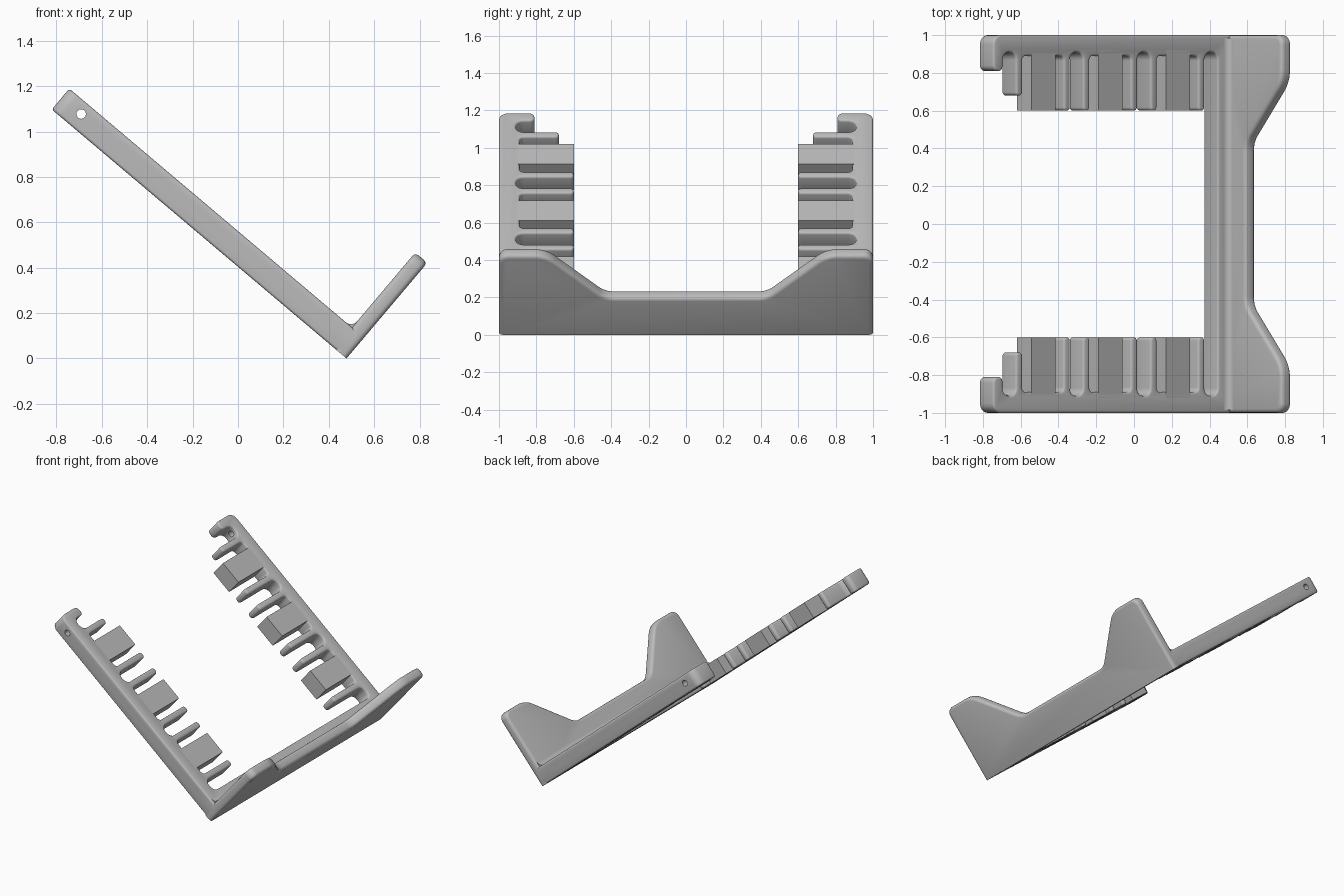
import bpy, bmesh, math
from mathutils import Vector, Matrix

if "Cube" in bpy.data.objects:
    bpy.data.objects.remove(bpy.data.objects["Cube"])

# One flat grey
grey = bpy.data.materials.new("plain_grey")
grey.use_nodes = True
TONE = (0.5, 0.5, 0.5, 1)
grey.diffuse_color = TONE
grey.node_tree.nodes["Principled BSDF"].inputs["Base Color"].default_value = TONE

# Local frame: u runs up the arms, y across, v out of the arm's top face
TILT = math.radians(40.2)
C, S = math.cos(TILT), math.sin(TILT)
PLACE = Matrix(((-C, 0, S, 0.478), (0, 1, 0, 0), (S, 0, C, 0), (0, 0, 0, 1)))
THICK, LIP = 0.12, 0.07
PITCH, FIRST = 0.466, 0.19
LENGTH = 1.7


def rounded(corners, steps=5):
    """Round each (a, b, radius) corner of a closed outline."""
    out = []
    n = len(corners)
    for i, (a, b, r) in enumerate(corners):
        p = Vector((a, b))
        d0 = (Vector(corners[i - 1][:2]) - p).normalized()
        d1 = (Vector(corners[(i + 1) % n][:2]) - p).normalized()
        ang = d0.angle(d1)
        if r == 0:
            out.append(p)
            continue
        t = r / math.tan(ang / 2)
        centre = p + (d0 + d1).normalized() * (r / math.sin(ang / 2))
        s, e = p + d0 * t - centre, p + d1 * t - centre
        sweep = s.angle_signed(e)
        for k in range(steps + 1):
            out.append(centre + Matrix.Rotation(-sweep * k / steps, 2) @ s)
    return out


def mirrored(half):
    """Complete an outline that is symmetric in y."""
    return half + [(u, -y, r) for u, y, r in reversed(half)]


def finish(bm, name):
    bm.transform(PLACE)
    bmesh.ops.recalc_face_normals(bm, faces=bm.faces)
    me = bpy.data.meshes.new(name)
    bm.to_mesh(me)
    bm.free()
    ob = bpy.data.objects.new(name, me)
    bpy.context.collection.objects.link(ob)
    me.materials.append(grey)
    return ob


def slab(name, lower, upper, bevel=0, sharp=None):
    """Solid between two matching outlines, with softened rims."""
    bm = bmesh.new()
    rings = [[bm.verts.new(p) for p in ring] for ring in (lower, upper)]
    n = len(lower)
    for ring in rings:
        bm.faces.new(ring)
    for i in range(n):
        j = (i + 1) % n
        bm.faces.new((rings[0][i], rings[0][j], rings[1][j], rings[1][i]))
    bmesh.ops.recalc_face_normals(bm, faces=bm.faces)
    if bevel:
        rims = [bm.edges.get((r[i], r[(i + 1) % n])) for r in rings for i in range(n)]
        rims = [e for e in rims if not sharp(e.verts[0].co, e.verts[1].co)]
        bmesh.ops.bevel(bm, geom=rims, offset=bevel, segments=3, profile=0.5,
                        affect='EDGES', clamp_overlap=False)
    return finish(bm, name)


def drill(ob, radius, depth, matrices):
    """Cut round holes, each along the z axis of its matrix."""
    bm = bmesh.new()
    for m in matrices:
        bmesh.ops.create_cone(bm, cap_ends=True, segments=20, radius1=radius,
                              radius2=radius, depth=depth, matrix=m)
    cutter = finish(bm, "hole_cutter")
    cutter.hide_render = True
    mod = ob.modifiers.new("holes", 'BOOLEAN')
    mod.operation, mod.solver, mod.object = 'DIFFERENCE', 'EXACT', cutter
    bpy.context.view_layer.objects.active = ob
    bpy.ops.object.modifier_apply(modifier=mod.name)
    bpy.data.objects.remove(cutter)


def smooth(ob):
    bpy.ops.object.select_all(action='DESELECT')
    ob.select_set(True)
    bpy.context.view_layer.objects.active = ob
    bpy.ops.object.shade_smooth_by_angle(angle=math.radians(35))


# Arms with slots and thin fingers, joined by a cross strip
centres = [FIRST + PITCH * k for k in range(4)]
half = []
for k, c in enumerate(centres):
    half += [(c - 0.045, 0.91, 0.043), (c + 0.045, 0.91, 0.043)]
    if k == 3:
        break
    tip = 0.68 if k == 2 else 0.6
    half += [(c + 0.045, 0.6, 0.018), (c + 0.09, 0.6, 0.018),
             (c + 0.09, 0.89, 0.026), (c + 0.376, 0.89, 0.026),
             (c + 0.376, tip, 0.018), (c + 0.421, tip, 0.018)]
half += [(centres[3] + 0.045, 0.81, 0.025), (LENGTH, 0.81, 0.03),
         (LENGTH, 1, 0.05), (0.03, 1, 0)]
plan = rounded(mirrored(half))
arms = slab("slotted_arms", [(p.x, p.y, 0) for p in plan],
            [(p.x, p.y, THICK) for p in plan], 0.012,
            lambda a, b: a.x < 0.04 and b.x < 0.04)

# Cross holes through the slot ends
drill(arms, 0.021, 2.4, [Matrix.Translation((c, 0, 0.068)) @ Matrix.Rotation(math.pi / 2, 4, 'X')
                         for c in centres])
smooth(arms)

# Square blocks between the fingers, each with a screw hole
for side, word in ((1, "left"), (-1, "right")):
    for c in centres[:3]:
        u0, u1 = c + 0.15, c + 0.316
        foot = [(u0, 0.6), (u1, 0.6), (u1, 0.92), (u0, 0.92)]
        block = slab(word + "_block", [(u, side * y, 0) for u, y in foot],
                     [(u, side * y, THICK) for u, y in foot])
        drill(block, 0.019, 0.4, [Matrix.Translation((c + PITCH / 2, side * 0.74, THICK / 2))])
        smooth(block)

# Front lip, cut low in the middle
lip_half = [(0.255, 0.43, 0.12), (0.552, 0.75, 0.17), (0.552, 1, 0.05), (0, 1, 0)]
face = rounded(mirrored(lip_half), 8)
lip = slab("front_lip", [(0, p.y, p.x) for p in face],
           [(LIP, p.y, p.x) for p in face], 0.02,
           lambda a, b: a.z < 0.001 and b.z < 0.001)
smooth(lip)

# Fillet in the inner corner between lip and arms
corner = rounded([(LIP - 0.02, THICK - 0.02, 0), (LIP + 0.035, THICK - 0.02, 0),
                  (LIP + 0.035, THICK, 0), (LIP, THICK, 0.034),
                  (LIP, THICK + 0.035, 0), (LIP - 0.02, THICK + 0.035, 0)])
fillet = slab("corner_fillet", [(p.x, -0.985, p.y) for p in corner],
              [(p.x, 0.985, p.y) for p in corner])
smooth(fillet)
